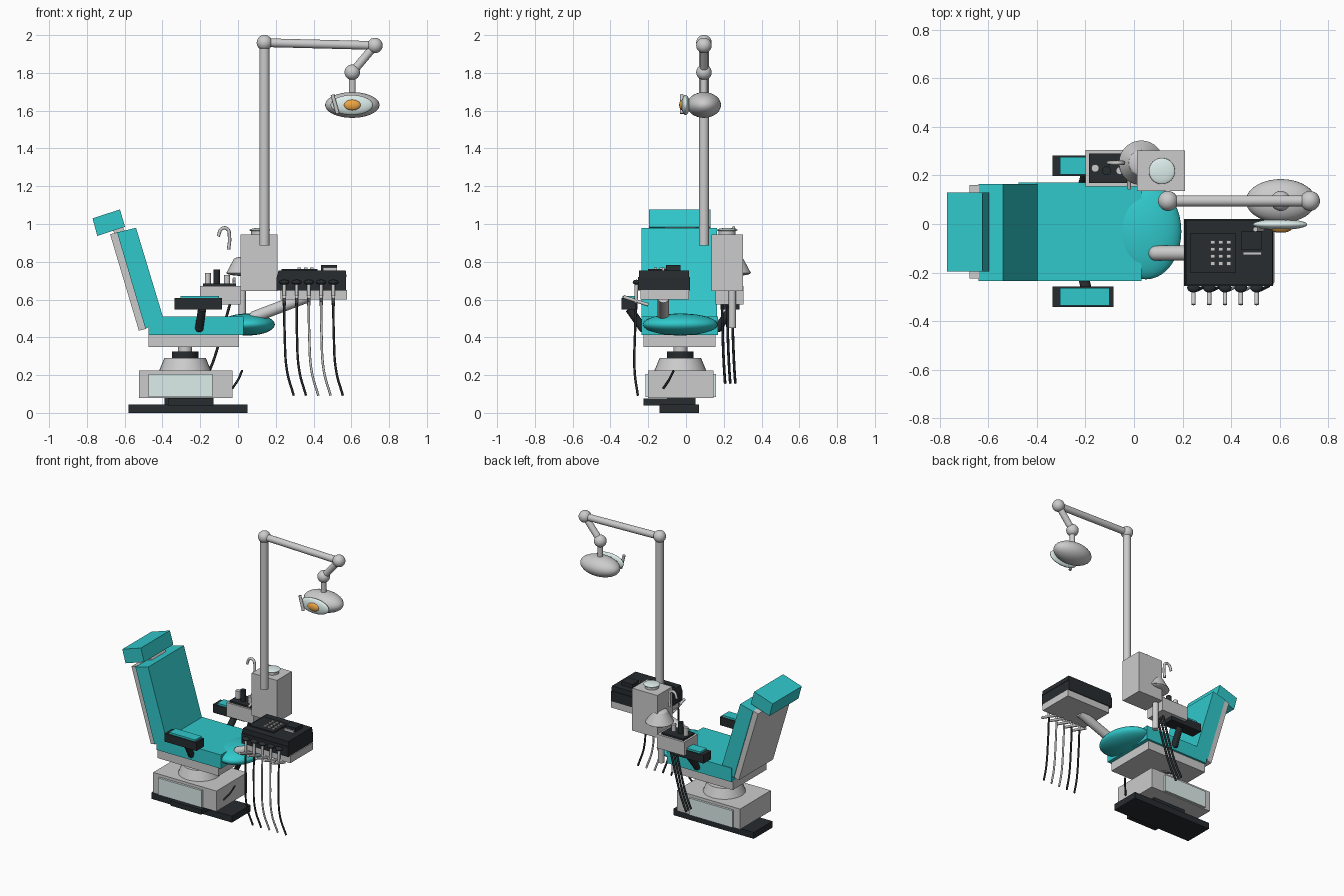
import bpy, bmesh, math
from mathutils import Vector


def mat(name, rgb):
    m = bpy.data.materials.new(name)
    m.diffuse_color = (*rgb, 1)
    return m


TEAL = mat("teal", (0.03, 0.58, 0.6))
BLACK = mat("black", (0.02, 0.025, 0.028))
PALE = mat("pale", (0.72, 0.85, 0.83))
AMBER = mat("amber", (0.85, 0.38, 0.06))


def finish(name, o, m=None, smooth=False):
    o.name = name
    if m:
        o.data.materials.append(m)
    if smooth:
        bpy.ops.object.select_all(action='DESELECT')
        o.select_set(True)
        bpy.context.view_layer.objects.active = o
        bpy.ops.object.shade_smooth_by_angle(angle=math.radians(35))
    return o


def from_bm(name, bm, m=None, smooth=False):
    bmesh.ops.recalc_face_normals(bm, faces=bm.faces)
    me = bpy.data.meshes.new(name)
    bm.to_mesh(me)
    bm.free()
    o = bpy.data.objects.new(name, me)
    bpy.context.collection.objects.link(o)
    return finish(name, o, m, smooth)


def prism(name, pts, y0, y1, m=None):
    """x-z outline extruded along y"""
    bm = bmesh.new()
    f = bm.faces.new([bm.verts.new((x, y0, z)) for x, z in pts])
    r = bmesh.ops.extrude_face_region(bm, geom=[f])
    for v in r["geom"]:
        if isinstance(v, bmesh.types.BMVert):
            v.co.y = y1
    return from_bm(name, bm, m)


def box(name, x0, x1, y0, y1, z0, z1, m=None):
    return prism(name, [(x0, z0), (x1, z0), (x1, z1), (x0, z1)], y0, y1, m)


def ball(name, c, r, m=None):
    bpy.ops.mesh.primitive_uv_sphere_add(segments=40, ring_count=20, location=c)
    o = bpy.context.object
    o.scale = r if isinstance(r, tuple) else (r, r, r)
    return finish(name, o, m, True)


def rod(name, a, b, r, m=None, r2=None):
    """cylinder or cone between two points"""
    a, b = Vector(a), Vector(b)
    bpy.ops.mesh.primitive_cone_add(vertices=32, radius1=r, radius2=r if r2 is None else r2,
                                    depth=(b - a).length, location=(a + b) / 2)
    o = bpy.context.object
    o.rotation_euler = (b - a).to_track_quat('Z', 'Y').to_euler()
    return finish(name, o, m, True)


def hose(name, pts, r, m=None):
    c = bpy.data.curves.new(name, 'CURVE')
    c.dimensions = '3D'
    c.bevel_depth, c.bevel_resolution, c.use_fill_caps = r, 2, True
    s = c.splines.new('BEZIER')
    s.bezier_points.add(len(pts) - 1)
    for p, q in zip(s.bezier_points, pts):
        p.co = q
        p.handle_left_type = p.handle_right_type = 'AUTO'
    o = bpy.data.objects.new(name, c)
    bpy.context.collection.objects.link(o)
    if m:
        c.materials.append(m)
    return o


# base and lift
box("floor_plate", -0.58, 0.05, -0.14, 0.07, 0, 0.045, BLACK)
box("base_spacer", -0.39, -0.13, -0.10, 0.05, 0.045, 0.08, BLACK)
box("foot_pedal", -0.37, -0.13, -0.225, -0.10, 0.04, 0.075, BLACK)
box("base_housing", -0.525, -0.03, -0.20, 0.145, 0.08, 0.225)
box("base_front_panel", -0.475, -0.135, -0.215, -0.19, 0.085, 0.205, PALE)
box("base_rear_panel", -0.475, -0.135, 0.14, 0.16, 0.085, 0.205, PALE)
rod("lift_skirt", (-0.28, -0.03, 0.225), (-0.28, -0.03, 0.29), 0.137, None, 0.11)
rod("lift_collar", (-0.28, -0.03, 0.29), (-0.28, -0.03, 0.325), 0.07, BLACK)
rod("lift_column", (-0.28, -0.03, 0.32), (-0.28, -0.03, 0.36), 0.037)
hose("base_lever", [(0.022, -0.065, 0.225), (0, -0.09, 0.175), (-0.03, -0.12, 0.13)], 0.006, BLACK)

# chair
box("seat_pan", -0.475, 0.005, -0.225, 0.155, 0.35, 0.412)
box("seat_cushion", -0.475, 0.03, -0.235, 0.17, 0.412, 0.51, TEAL)
ball("seat_front_pad", (0.05, -0.03, 0.468), (0.145, 0.198, 0.058), TEAL)
prism("backrest_cushion", [(-0.64, 0.955), (-0.54, 0.98), (-0.395, 0.50), (-0.49, 0.445)], -0.235, 0.165, TEAL)
prism("backrest_shell", [(-0.677, 0.945), (-0.638, 0.957), (-0.487, 0.445), (-0.525, 0.435)], -0.225, 0.16)
prism("headrest_bracket", [(-0.655, 0.95), (-0.60, 0.965), (-0.62, 1.0), (-0.67, 0.99)], -0.11, 0.05)
prism("headrest", [(-0.77, 1.03), (-0.625, 1.077), (-0.598, 0.985), (-0.745, 0.937)], -0.195, 0.13, TEAL)

# armrests, mirrored about the chair centre line
for s, side in ((-1, "near"), (1, "far")):
    y = -0.03 + s * 0.27
    box(side + "_armrest", -0.335, -0.085, y - 0.042, y + 0.042, 0.548, 0.607, BLACK)
    box(side + "_armrest_pad", -0.305, -0.10, y - 0.036, y + 0.036, 0.60, 0.62, TEAL)
    foot, top = (-0.205, -0.03 + s * 0.20, 0.45), (-0.19, y, 0.55)
    rod(side + "_armrest_support", foot, top, 0.022, BLACK)
    ball(side + "_armrest_pivot", foot, 0.023, BLACK)

# delivery console and its arm
rod("console_arm", (0.09, -0.12, 0.51), (0.36, -0.12, 0.612), 0.031)
ball("console_arm_joint", (0.09, -0.12, 0.51), 0.031)
box("console_base", 0.225, 0.578, -0.24, 0.015, 0.60, 0.65)
box("console_body", 0.205, 0.572, -0.255, 0.02, 0.648, 0.72, BLACK)
prism("console_top", [(0.205, 0.72), (0.575, 0.72), (0.57, 0.755), (0.215, 0.755)], -0.25, 0.015, BLACK)
box("console_panel", 0.23, 0.42, -0.20, -0.04, 0.755, 0.762, BLACK)
box("console_display", 0.44, 0.525, -0.105, -0.03, 0.755, 0.782, BLACK)
box("console_grip", 0.45, 0.525, -0.127, -0.115, 0.755, 0.77)
for i in range(3):
    for j in range(4):
        x, y = 0.325 + i * 0.033, -0.075 - j * 0.029
        box("key", x - 0.009, x + 0.009, y - 0.008, y + 0.008, 0.76, 0.769)

# handpieces with hanging hoses
for i in range(5):
    x = 0.245 + i * 0.065
    ball("handpiece_holder", (x, -0.262, 0.692), (0.026, 0.02, 0.013), BLACK)
    rod("holder_stem", (x, -0.262, 0.69), (x, -0.265, 0.585), 0.009)
    rod("handpiece", (x, -0.332, 0.615), (x, -0.20, 0.572), 0.009)
    hose("handpiece_hose", [(x, -0.262, 0.62), (x + 0.002, -0.27, 0.42),
                            (x + 0.015, -0.272, 0.22), (x + 0.05, -0.255, 0.092)],
         0.0065, None if i in (2, 3) else BLACK)

# water unit and rinse bowl
box("water_unit", 0.013, 0.21, 0.135, 0.302, 0.645, 0.945)
rod("cup_stand", (0.115, 0.218, 0.94), (0.115, 0.218, 0.963), 0.045)
ball("cup_cap", (0.115, 0.218, 0.968), (0.054, 0.054, 0.011), PALE)
rod("unit_support", (0.022, 0.245, 0.45), (0.022, 0.245, 0.66), 0.02)
rod("rinse_bowl_skirt", (0.03, 0.252, 0.74), (0.03, 0.252, 0.815), 0.092, None, 0.052)
ball("rinse_bowl_top", (0.03, 0.252, 0.812), (0.053, 0.053, 0.014))
ball("rinse_bowl_base", (0.03, 0.252, 0.74), (0.09, 0.09, 0.015))
hose("faucet", [(-0.05, 0.252, 0.865), (-0.045, 0.252, 0.93), (-0.058, 0.252, 0.975),
                (-0.085, 0.252, 0.975), (-0.105, 0.252, 0.935)], 0.009)

# assistant tray, tools and suction hoses
box("tool_tray", -0.20, 0.013, 0.155, 0.305, 0.575, 0.672)
box("tool_tray_top", -0.185, -0.01, 0.168, 0.29, 0.672, 0.684, BLACK)
rod("tool_round", (-0.16, 0.23, 0.68), (-0.16, 0.23, 0.74), 0.016)
rod("tool_dark", (-0.113, 0.22, 0.68), (-0.113, 0.22, 0.76), 0.018, BLACK)
rod("tool_short", (-0.058, 0.22, 0.68), (-0.058, 0.22, 0.73), 0.016)
rod("suction_tip", (-0.02, 0.145, 0.69), (-0.02, 0.20, 0.71), 0.008)
for i in range(3):
    y = 0.195 + i * 0.027
    hose("suction_hose", [(-0.04, y - 0.005, 0.585), (-0.095, y, 0.39),
                          (-0.14, y + 0.006, 0.25), (-0.185, y + 0.012, 0.157)], 0.007, BLACK)

# lamp post and jointed arm
Y = 0.095
joints = [(0.14, Y, 1.96), (0.725, Y, 1.945), (0.605, Y, 1.803)]
rod("lamp_post", (0.14, Y, 0.885), joints[0], 0.027)
rod("lamp_long_arm", joints[0], joints[1], 0.023)
rod("lamp_short_arm", joints[1], joints[2], 0.022)
rod("lamp_drop", joints[2], (0.605, Y, 1.67), 0.018)
for p in joints:
    ball("lamp_joint", p, 0.041)

# lamp head
ball("lamp_head", (0.605, Y, 1.63), (0.144, 0.09, 0.068))
ball("lamp_lens", (0.602, -0.002, 1.63), (0.112, 0.022, 0.053), PALE)
ball("lamp_bulb", (0.605, -0.02, 1.63), (0.044, 0.016, 0.028), AMBER)
rod("lamp_handle", (0.5, -0.022, 1.685), (0.527, -0.022, 1.585), 0.01)
